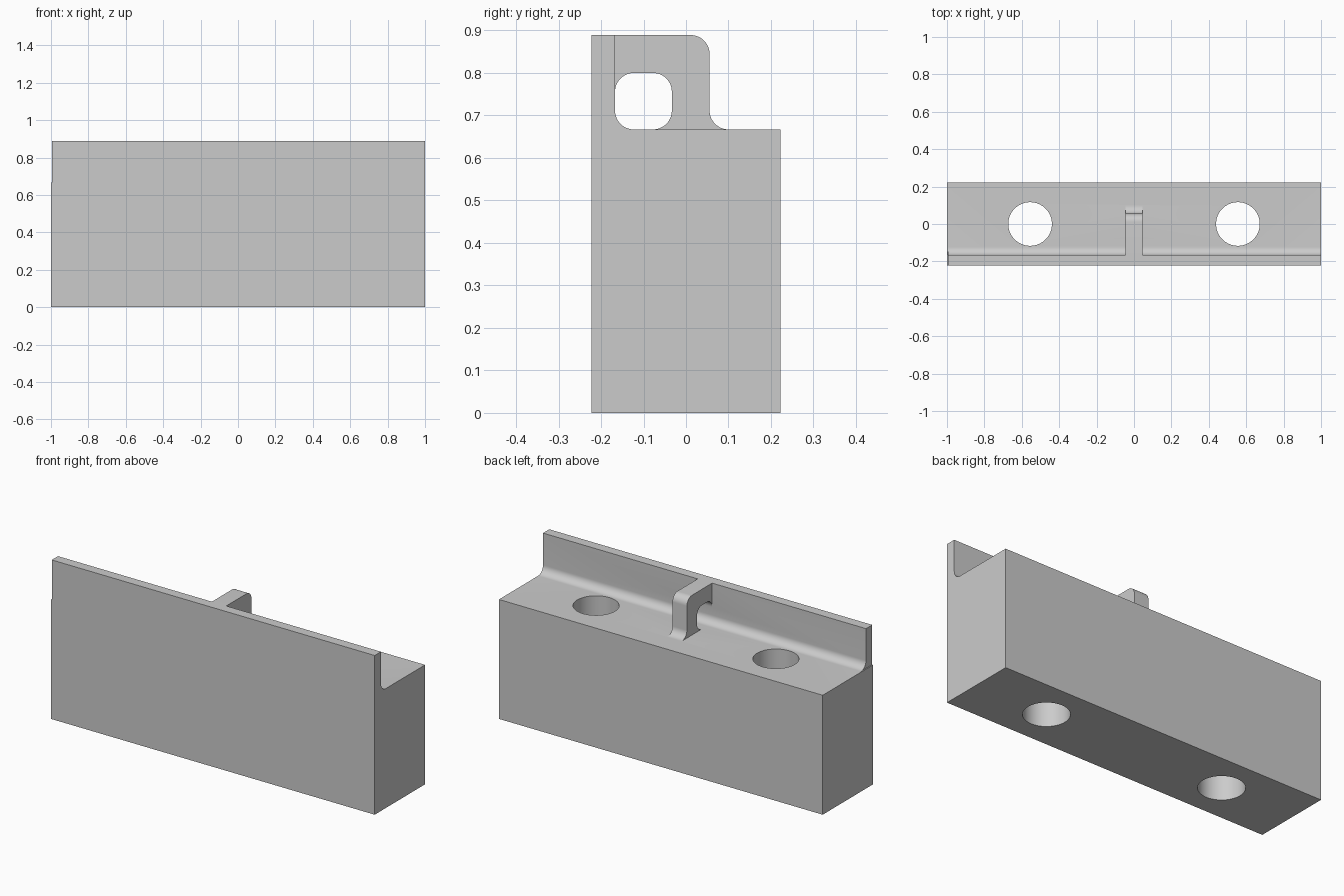
import bpy, bmesh, math

cube = bpy.data.objects.get("Cube")
if cube:
    bpy.data.objects.remove(cube, do_unlink=True)

# Main dimensions
FLOOR, TOP = 0.667, 0.889
FRONT, BACK, WALL = -0.222, 0.222, -0.167
R = 0.0444

grey = bpy.data.materials.new("plain_grey")
grey.use_nodes = True
COLOUR = (0.6, 0.6, 0.6, 1)
grey.diffuse_color = COLOUR
grey.node_tree.nodes["Principled BSDF"].inputs["Base Color"].default_value = COLOUR


def arc(cy, cz, start, end, steps=12):
    """Points of a fillet of radius R, angles in degrees."""
    angles = [math.radians(start + (end - start) * i / steps) for i in range(steps + 1)]
    return [(cy + R * math.cos(a), cz + R * math.sin(a)) for a in angles]


def extrude_profile(name, profile, x0, x1):
    """Solid from a (y, z) profile swept along x."""
    bm = bmesh.new()
    face = bm.faces.new([bm.verts.new((x0, y, z)) for y, z in profile])
    swept = bmesh.ops.extrude_face_region(bm, geom=[face])["geom"]
    verts = [v for v in swept if isinstance(v, bmesh.types.BMVert)]
    bmesh.ops.translate(bm, verts=verts, vec=(x1 - x0, 0, 0))
    bmesh.ops.recalc_face_normals(bm, faces=bm.faces)
    mesh = bpy.data.meshes.new(name)
    bm.to_mesh(mesh)
    bm.free()
    mesh.materials.append(grey)
    obj = bpy.data.objects.new(name, mesh)
    bpy.context.collection.objects.link(obj)
    return obj


def combine(target, other, operation):
    """Apply a boolean and drop the helper."""
    mod = target.modifiers.new(operation.lower(), "BOOLEAN")
    mod.operation, mod.solver, mod.object = operation, "EXACT", other
    bpy.context.view_layer.objects.active = target
    bpy.ops.object.modifier_apply(modifier=mod.name)
    bpy.data.objects.remove(other, do_unlink=True)


# Solid block
block = extrude_profile("drilled_block", [(FRONT, 0), (BACK, 0), (BACK, FLOOR), (FRONT, FLOOR)], -1, 1)

# Thin front wall with a fillet at its foot, stopping just short of one end
wall_profile = [(FRONT, 0.6), (WALL + R, 0.6)]
wall_profile += arc(WALL + R, FLOOR + R, 270, 180)
wall_profile += [(WALL, TOP), (FRONT, TOP)]
combine(block, extrude_profile("front_wall", wall_profile, -0.995, 1), "UNION")

# Hooked rib behind the wall, with a rounded opening
outer, inner, under = 0.0555, -0.0333, 0.8
rib_profile = [(-0.2, TOP)]
rib_profile += arc(outer - R, TOP - R, 90, 0)
rib_profile += arc(outer + R, FLOOR + R, 180, 270)
rib_profile += [(outer + R, 0.6), (inner - R, 0.6)]
rib_profile += arc(inner - R, FLOOR + R, 270, 360)
rib_profile += arc(inner - R, under - R, 0, 90)
rib_profile += arc(WALL + R, under - R, 90, 180)
rib_profile += [(-0.2, under - R)]
combine(block, extrude_profile("hook_rib", rib_profile, -R, R), "UNION")

# Two vertical through holes
for side in (-1, 1):
    bpy.ops.mesh.primitive_cylinder_add(vertices=64, radius=0.1167, depth=2,
                                        location=(side * 0.5555, 0, 0.3))
    drill = bpy.context.object
    drill.hide_render = True
    drill.data.materials.append(grey)
    combine(block, drill, "DIFFERENCE")

# Smooth the fillets and bores, keep the corners crisp
bpy.ops.object.select_all(action="DESELECT")
block.select_set(True)
bpy.context.view_layer.objects.active = block
bpy.ops.object.shade_smooth_by_angle(angle=math.radians(30))
